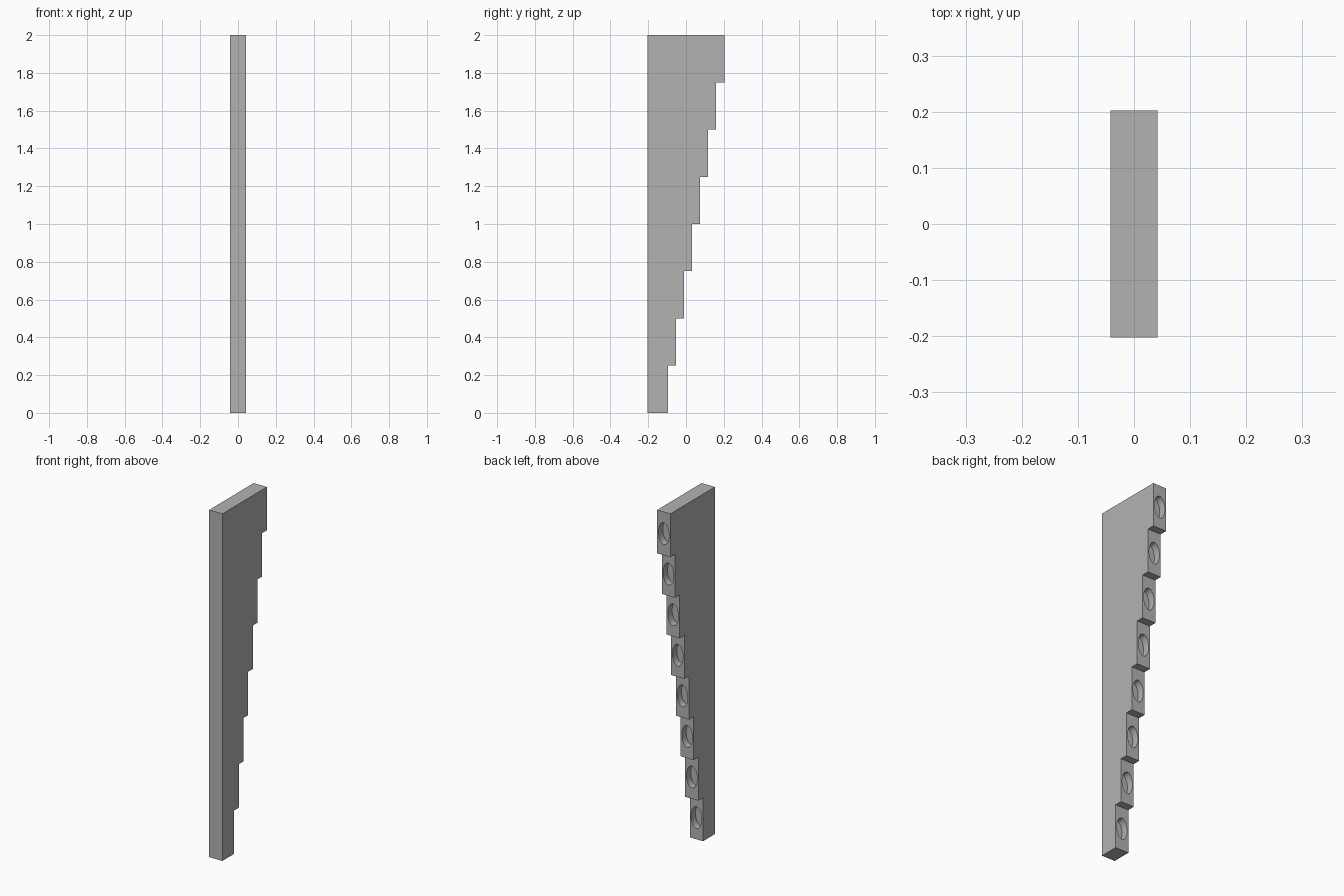
import bpy, bmesh
from mathutils import Matrix

cube = bpy.data.objects.get("Cube")
if cube:
    bpy.data.objects.remove(cube, do_unlink=True)

STEPS = 8
HEIGHT = 2.0
HALF_WIDTH = 0.042
FRONT, FIRST, BACK = -0.2025, -0.095, 0.2025
RISE = HEIGHT / STEPS
RUN = (BACK - FIRST) / (STEPS - 1)
HOLE_X, HOLE_Z, HOLE_DEPTH = 0.034, 0.063, 0.04

grey = bpy.data.materials.new("grey")
grey.use_nodes = True
colour = (0.45, 0.45, 0.45, 1)
grey.diffuse_color = colour
grey.node_tree.nodes["Principled BSDF"].inputs["Base Color"].default_value = colour


def make_object(name, bm):
    bmesh.ops.recalc_face_normals(bm, faces=bm.faces)
    mesh = bpy.data.meshes.new(name)
    bm.to_mesh(mesh)
    bm.free()
    mesh.materials.append(grey)
    obj = bpy.data.objects.new(name, mesh)
    bpy.context.collection.objects.link(obj)
    return obj


# Stepped plate: side profile extruded across its thickness
profile = [(FRONT, HEIGHT), (FRONT, 0)]
for i in range(STEPS):
    y = FIRST + i * RUN
    profile += [(y, i * RISE), (y, (i + 1) * RISE)]
bm = bmesh.new()
face = bm.faces.new([bm.verts.new((-HALF_WIDTH, y, z)) for y, z in profile])
extruded = bmesh.ops.extrude_face_region(bm, geom=[face])["geom"]
moved = [v for v in extruded if isinstance(v, bmesh.types.BMVert)]
bmesh.ops.translate(bm, verts=moved, vec=(2 * HALF_WIDTH, 0, 0))
plate = make_object("stepped_plate", bm)

# Shallow oval recess in the back of each step
bm = bmesh.new()
for i in range(STEPS):
    place = (Matrix.Translation((0, FIRST + i * RUN, (i + 0.5) * RISE))
             @ Matrix.Diagonal((HOLE_X, 2 * HOLE_DEPTH, HOLE_Z, 1))
             @ Matrix.Rotation(1.5707963, 4, 'X'))
    bmesh.ops.create_cone(bm, cap_ends=True, segments=32, radius1=1,
                          radius2=1, depth=1, matrix=place)
cutter = make_object("recess_cutter", bm)
cutter.hide_render = True

cut = plate.modifiers.new("recesses", 'BOOLEAN')
cut.operation = 'DIFFERENCE'
cut.solver = 'EXACT'
cut.object = cutter
bpy.ops.object.select_all(action='DESELECT')
bpy.context.view_layer.objects.active = plate
plate.select_set(True)
bpy.ops.object.modifier_apply(modifier=cut.name)
bpy.data.objects.remove(cutter, do_unlink=True)
bpy.ops.object.shade_smooth_by_angle()
